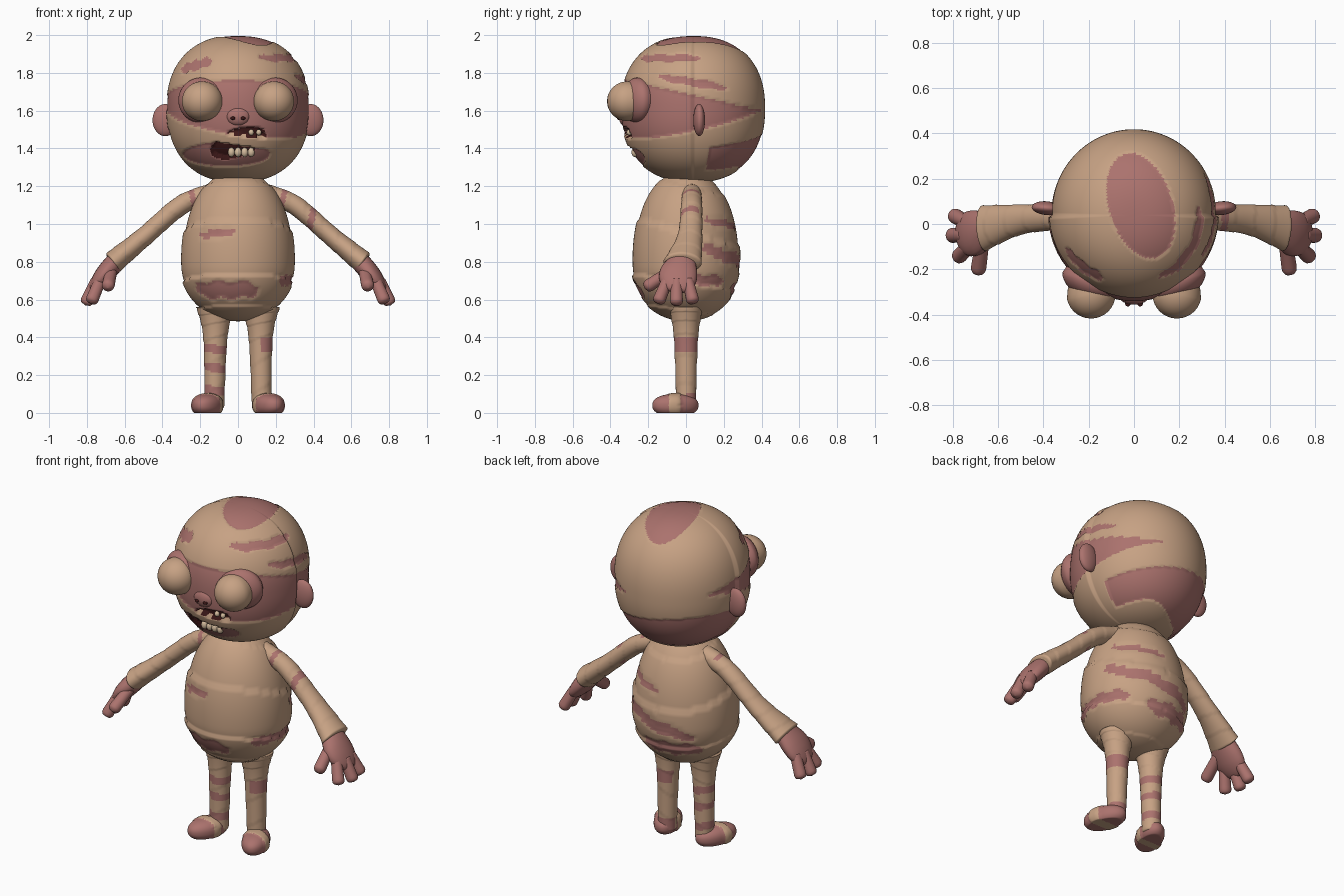
import bpy, bmesh, math
from mathutils import Vector, Matrix

if "Cube" in bpy.data.objects:
    bpy.data.objects.remove(bpy.data.objects["Cube"])


def material(name, *rgb):
    mat = bpy.data.materials.new(name)
    mat.use_nodes = True
    mat.diffuse_color = (*rgb, 1)
    shader = mat.node_tree.nodes["Principled BSDF"]
    shader.inputs["Base Color"].default_value = (*rgb, 1)
    return mat


MATERIALS = [material("bandage_tan", 0.57, 0.36, 0.23),
             material("skin_pink", 0.41, 0.17, 0.155),
             material("mouth_dark_red", 0.05, 0.01, 0.01),
             material("tooth_cream", 0.66, 0.5, 0.34)]
TAN, PINK, DARK, TOOTH = range(4)

# Cloth sits slightly proud of the skin, the mouth is sunk in
LIFT = {TAN: 0.005, PINK: 0, DARK: -0.025, TOOTH: 0}


def plain(colour):
    return lambda point: colour


def cover(name, rings, paint):
    """Join rings of points into a closed smooth surface, painted by rule."""
    bm = bmesh.new()
    loops = [[bm.verts.new(point) for point in ring] for ring in rings]
    for low, high in zip(loops, loops[1:]):
        for k in range(len(low)):
            bm.faces.new((low[k - 1], low[k], high[k], high[k - 1]))
    bm.faces.new(loops[0])
    bm.faces.new(loops[-1])
    bmesh.ops.recalc_face_normals(bm, faces=bm.faces)
    for face in bm.faces:
        face.material_index = paint(face.calc_center_median())
        face.smooth = True
    mesh = bpy.data.meshes.new(name)
    bm.to_mesh(mesh)
    bm.free()
    for mat in MATERIALS:
        mesh.materials.append(mat)
    bpy.context.scene.collection.objects.link(bpy.data.objects.new(name, mesh))


def wrap_step(along, angle, wraps):
    """Sawtooth swelling that gives each turn of cloth a ledge."""
    return 1 + 0.04 * ((along * wraps + math.sin(angle) / 4) % 1)


def blob(name, centre, size, paint, power=2, top=None, turn=0, segs=32, wraps=0):
    """Superellipsoid; top is the height of the upper half when it differs."""
    spin = Matrix.Rotation(turn, 3, "Z")
    count = segs * 5 // 8
    rings = []
    for i in range(count):
        t = math.pi * ((i + 0.5) / count - 0.5)
        rise = abs(math.sin(t)) ** (2 / power)
        rise *= (top or size[2]) if t > 0 else -size[2]
        wide = math.cos(t) ** (2 / power)
        ring = []
        for k in range(segs):
            a = math.tau * k / segs
            r = wide * wrap_step(i / count, a, wraps)
            off = spin @ Vector((size[0] * r * math.cos(a), size[1] * r * math.sin(a), rise))
            point = Vector(centre) + off
            point += off.normalized() * LIFT[paint(point)]
            point.z = max(point.z, 0)
            ring.append(point)
        rings.append(ring)
    cover(name, rings, paint)


def tube(name, stations, paint, tip, side=1, segs=24, steps=12, wraps=0):
    """Tube through (x, y, z, depth, thickness), rounded over its last part."""
    p = [Vector((side * x, *rest)) for x, *rest in stations]
    axis = (p[-1].to_3d() - p[0].to_3d()).normalized()
    u = (Vector((0, 1, 0)) - axis * axis.y).normalized()
    v = axis.cross(u)
    p = [p[0], *p, p[-1]]
    spans = len(stations) - 1
    rings = []
    for n in range(spans * steps + 1):
        i = min(n // steps, spans - 1)
        t = n / steps - i
        a, b, c, d = p[i:i + 4]
        row = b + ((c - a) * t + (a * 2 - b * 5 + c * 4 - d) * t ** 2
                   + (b * 3 - a - c * 3 + d) * t ** 3) / 2
        along = n / spans / steps
        cap = max(0, (along - 1 + tip) / tip)
        scale = max(0.02, math.sqrt(max(0, 1 - cap * cap)))
        ring = []
        for k in range(segs):
            angle = math.tau * k / segs
            r = scale * wrap_step(along, angle, wraps)
            ring.append(row.to_3d() + u * row[3] * r * math.cos(angle)
                        + v * row[4] * r * math.sin(angle))
        rings.append(ring)
    cover(name, rings, paint)


def torn(p, gaps):
    """True inside a gap given by bearing, height, tilt, half angle, half width."""
    bearing = math.degrees(math.atan2(p.x, -p.y))
    for middle, height, tilt, half, width in gaps:
        a = ((bearing - middle + 180) % 360 - 180) / half
        b = (p.z - height - tilt * a + width / 5 * math.sin(a * 9)) / width
        if a ** 4 + b * b < 1:
            return True
    return False


def oval(a, b, length, width, tilt=0):
    """True inside a tilted ellipse about the origin."""
    c, s = math.cos(tilt), math.sin(tilt)
    return ((a * c + b * s) / length) ** 2 + ((b * c - a * s) / width) ** 2 < 1


# Head: upper wrap, jaw band, exposed face and torn gaps
HEAD_GAPS = [(-50, 1.84, 0.02, 20, 0.03), (65, 1.88, 0, 40, 0.02), (95, 1.75, -0.03, 30, 0.02)]


def head_paint(p):
    x, y, z = p
    band = 1.49 + 0.15 * (y - x)
    if z > 1.69 - 0.22 * y:
        crown = z > 1.8 and oval(x - 0.03, y - 0.08, 0.14, 0.24, 0.3)
        return PINK if crown or torn(p, HEAD_GAPS) else TAN
    if abs(z - band) < 0.047 + 0.06 * y:
        return TAN
    if y < 0 and oval(x, z - 1.43, 0.15, 0.07, 0.37):
        return DARK
    if z > band or y < 0 and oval(x + 0.06, z - 1.37, 0.23, 0.065):
        return PINK
    return PINK if y > 0.06 + 0.2 * x and z > 1.28 + 0.02 * math.sin(x * 14) else TAN


blob("head", (0, 0.04, 1.61), (0.36, 0.37, 0.385), head_paint, power=2.3, segs=200)

# Egg-shaped body
BODY_GAPS = [(-25, 0.95, 0.01, 22, 0.02), (-15, 0.65, 0, 40, 0.045), (65, 0.7, 0, 15, 0.03),
             (165, 0.8, -0.07, 60, 0.035), (145, 1, -0.02, 35, 0.02),
             (105, 0.7, 0, 30, 0.03), (195, 0.65, 0, 40, 0.04)]


def body_paint(p):
    return PINK if torn(p, BODY_GAPS) else TAN


blob("body", (0, 0, 0.78), (0.29, 0.275, 0.29), body_paint, power=2.1, top=0.5, segs=128, wraps=5)

# Nose and teeth
blob("nose", (0, -0.325, 1.57), (0.06, 0.03, 0.05), plain(PINK))
for i in range(4):
    blob(f"lower_tooth_{i}", (0.035 * i - 0.035, -0.27, 1.38), (0.018, 0.018, 0.025), plain(TOOTH))
for i in range(2):
    blob(f"upper_tooth_{i}", (0.04 * i + 0.07, -0.3, 1.485), (0.014, 0.014, 0.016), plain(TOOTH))


# Stripes on the limbs
def arm_paint(p):
    across = abs(p.x) - (p.z - 1) / 4
    elbow = p.x > 0 and 0.365 < across < 0.4
    return PINK if p.y < 0.07 and (elbow or 0.19 < across < 0.22) else TAN


def leg_paint(p):
    if p.x > 0:
        knee = 0.32 < p.z < 0.4 and (p.x > 0.12 or p.y > 0.03)
        return PINK if knee or (p.y > 0 and p.z < 0.1) else TAN
    height = p.z + 0.15 * p.x
    return PINK if any(abs(height - h) < 0.023 for h in (0.1, 0.22, 0.32)) else TAN


def foot_paint(p):
    return TAN if -0.09 < p.y < (-0.03 if p.x > 0 else -0.045) else PINK


DIGITS = {"thumb": ((0.67, -0.08, 0.75), (0.69, -0.22, 0.66)),
          "first_finger": ((0.73, -0.1, 0.7), (0.78, -0.15, 0.58)),
          "middle_finger": ((0.75, -0.05, 0.7), (0.81, -0.05, 0.57)),
          "last_finger": ((0.74, 0.01, 0.7), (0.8, 0.04, 0.58))}

for s, side in ((1, "left"), (-1, "right")):
    # Eyes, ears and nostrils
    blob(side + "_eye", (s * 0.19, -0.31, 1.65), (0.1, 0.1, 0.1), plain(TAN))
    blob(side + "_eye_shadow", (s * 0.18, -0.27, 1.647), (0.114, 0.055, 0.112), plain(DARK), turn=s * 0.35)
    blob(side + "_eye_socket", (s * 0.195, -0.255, 1.655), (0.125, 0.075, 0.12), plain(PINK), turn=s * 0.45)
    blob(side + "_ear", (s * 0.385, 0.07, 1.55), (0.066, 0.03, 0.085), plain(PINK), turn=s * 0.1)
    blob(side + "_nostril", (s * 0.027, -0.35, 1.56), (0.012, 0.01, 0.024), plain(DARK))

    # Legs and flat-soled feet
    tube(side + "_leg", [(0.12, 0, 0.56, 0.09, 0.1), (0.12, 0, 0.4, 0.063, 0.063),
                         (0.125, 0, 0.02, 0.05, 0.05)],
         leg_paint, 0.02, s, segs=56, steps=36, wraps=6)
    blob(side + "_foot", (s * 0.16, -0.055, 0.04), (0.073, 0.125, 0.06), foot_paint,
         power=2.3, turn=s * 0.35, segs=64)

    # Arms with flared cuffs
    tube(side + "_arm", [(0.13, 0.03, 1.17, 0.05, 0.05), (0.3, 0.03, 1.1, 0.055, 0.05),
                         (0.5, 0.02, 0.93, 0.065, 0.05), (0.67, -0.02, 0.79, 0.1, 0.06)],
         arm_paint, 0.03, s, segs=48, steps=24, wraps=7)

    # Hands
    tube(side + "_palm", [(0.64, -0.02, 0.81, 0.07, 0.05), (0.7, -0.04, 0.74, 0.1, 0.05),
                          (0.78, -0.05, 0.64, 0.09, 0.035)], plain(PINK), 0.4, s)
    for name, (root, end) in DIGITS.items():
        tube(f"{side}_{name}", [(*root, 0.03, 0.03), (*end, 0.034, 0.034)], plain(PINK), 0.25, s)
